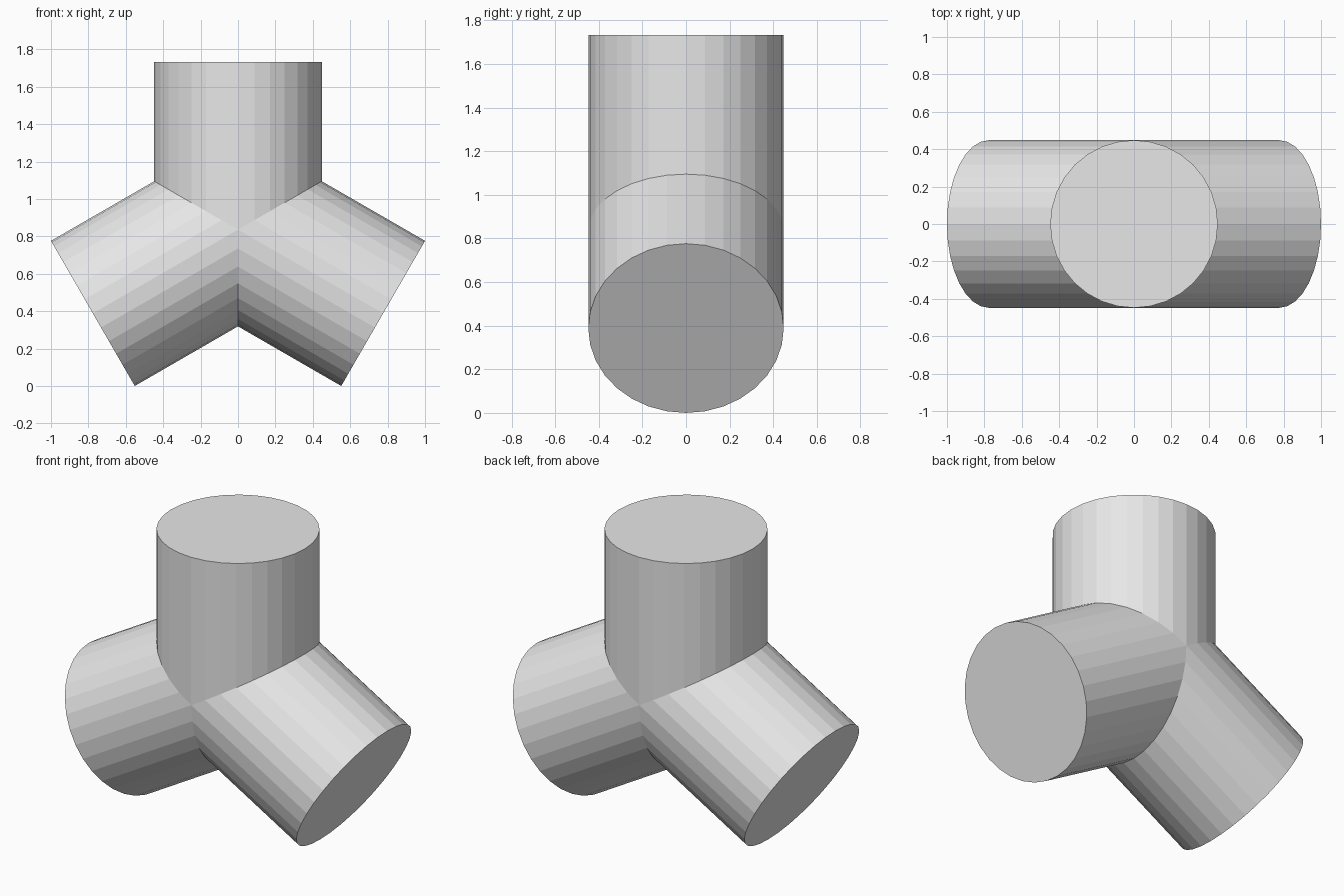
import bpy, bmesh, math
from mathutils import Vector

if "Cube" in bpy.data.objects:
    bpy.data.objects.remove(bpy.data.objects["Cube"])

R = 0.448          # pipe radius
L = 2 * R          # arm length from the junction
SEG = 32
CENTRE = Vector((0, 0, 0.5 * L + R * math.sin(math.radians(60))))

grey = bpy.data.materials.new("light grey")
grey.diffuse_color = (0.8, 0.8, 0.8, 1)
grey.use_nodes = True
grey.node_tree.nodes["Principled BSDF"].inputs["Base Color"].default_value = grey.diffuse_color

bm = bmesh.new()


def add_arm(angle):
    """Capped tube leaving the junction, its inner end mitred against the other two."""
    axis = Vector((math.sin(angle), 0, math.cos(angle)))
    side = Vector((math.cos(angle), 0, -math.sin(angle)))
    inner, outer = [], []
    for i in range(SEG):
        a = 2 * math.pi * i / SEG
        u = R * math.cos(a)
        p = CENTRE + side * u + Vector((0, R * math.sin(a), 0))
        inner.append(bm.verts.new(p + axis * abs(u) / math.sqrt(3)))
        outer.append(bm.verts.new(p + axis * L))
    for i in range(SEG):
        j = (i + 1) % SEG
        bm.faces.new((inner[i], inner[j], outer[j], outer[i]))
    bm.faces.new(outer)


# Three arms, 120 degrees apart
for k in range(3):
    add_arm(math.radians(120 * k))

# Weld the mitred seams into one closed body
bmesh.ops.remove_doubles(bm, verts=bm.verts, dist=1e-4)
bmesh.ops.recalc_face_normals(bm, faces=bm.faces)

mesh = bpy.data.meshes.new("three_way_pipe")
bm.to_mesh(mesh)
bm.free()
mesh.materials.append(grey)
pipe = bpy.data.objects.new("three_way_pipe", mesh)
bpy.context.collection.objects.link(pipe)
